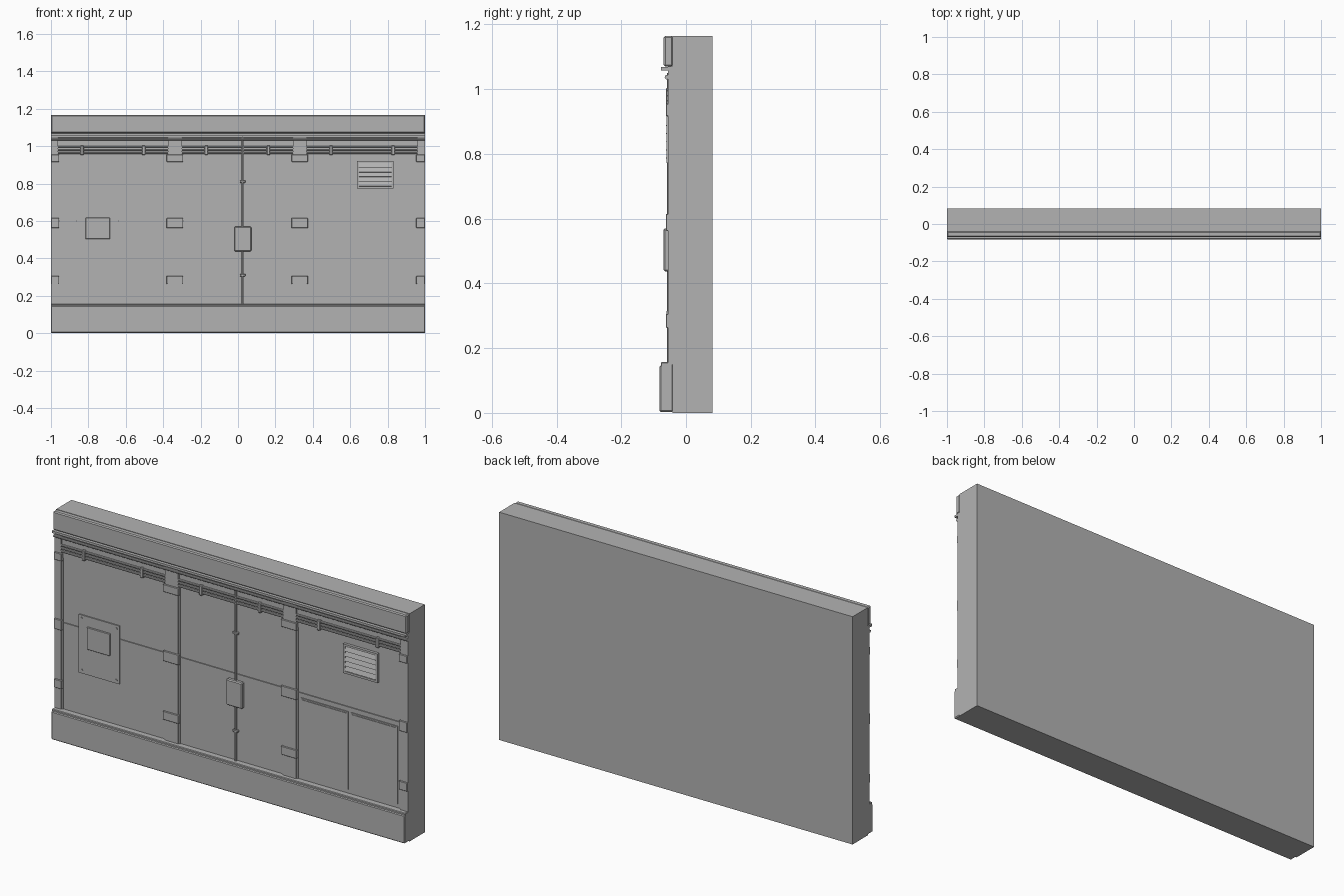
import bpy, math

grey = bpy.data.materials.new("wall grey")
grey.diffuse_color = (0.45, 0.45, 0.45, 1)


def finish(ob, name):
    ob.name = name
    ob.data.materials.append(grey)
    return ob


def box(name, x0, x1, y0, y1, z0, z1, bevel=0):
    """Box from its limits, with optional chamfered edges."""
    bpy.ops.mesh.primitive_cube_add(size=1, location=((x0 + x1) / 2, (y0 + y1) / 2, (z0 + z1) / 2))
    ob = bpy.context.object
    ob.scale = (x1 - x0, y1 - y0, z1 - z0)
    bpy.ops.object.transform_apply(location=False, rotation=False, scale=True)
    if bevel:
        m = ob.modifiers.new("chamfer", 'BEVEL')
        m.width, m.segments = bevel, 1
    return finish(ob, name)


def rod(name, a, b, r, sides=10):
    """Rod along x, y or z between two points."""
    d = [b[i] - a[i] for i in range(3)]
    rot = (0, math.pi / 2, 0) if d[0] else (math.pi / 2, 0, 0) if d[1] else (0, 0, 0)
    bpy.ops.mesh.primitive_cylinder_add(
        vertices=sides, radius=r, depth=max(map(abs, d)), rotation=rot,
        location=[(a[i] + b[i]) / 2 for i in range(3)])
    bpy.ops.object.shade_smooth_by_angle()
    return finish(bpy.context.object, name)


FACE = -0.046                       # front of the door panels
bays = [(-0.963, -0.375), (-0.30, 0.293), (0.367, 0.96)]
columns = [(-1, -0.963), (-0.375, -0.30), (0.293, 0.367), (0.96, 1)]

# Main wall, skirting and top fascia
box("wall_slab", -1, 1, -0.041, 0.082, 0, 1.165)
box("skirting", -1, 1, -0.082, -0.04, 0.003, 0.147, 0.004)
box("skirting_lip", -1, 1, -0.078, -0.04, 0.14, 0.157, 0.003)
box("top_fascia", -1, 1, -0.069, -0.04, 1.07, 1.165, 0.005)
box("fascia_lip", -1, 1, -0.077, -0.04, 1.057, 1.068)
box("header_strip", -1, 1, -0.056, -0.04, 1.045, 1.07)
rod("header_pipe", (-1, -0.059, 1.037), (1, -0.059, 1.037), 0.007)

# Panels, split by a horizontal seam, with pipes and clamps above
for x0, x1 in bays:
    box("lower_panel", x0, x1, FACE, -0.035, 0.15, 0.598)
    box("upper_panel", x0, x1, FACE, -0.035, 0.602, 1.06)
    for z in (0.964, 0.980, 0.995):
        rod("wall_pipe", (x0, -0.052, z), (x1, -0.052, z), 0.0055, 8)
    for f in (0.22, 0.78):
        x = x0 + (x1 - x0) * f
        box("pipe_clamp", x - 0.009, x + 0.009, -0.062, FACE, 0.952, 1.004, 0.003)
    for x in (x0 + 0.004, x1 - 0.004):
        box("door_jamb", x - 0.004, x + 0.004, -0.051, FACE, 0.157, 0.93)

# Columns with wrapped straps
for x0, x1 in columns:
    box("column", x0, x1, -0.056, -0.035, 0.15, 1.05)
    for z0, z1 in ((0.262, 0.306), (0.562, 0.615), (0.916, 0.955)):
        box("column_strap", max(-1, x0 - 0.007), min(1, x1 + 0.007),
            -0.062, FACE, z0, z1, 0.002)

# Centre lock rod, guides and lock box
rod("lock_rod", (0.025, -0.053, 0.157), (0.025, -0.053, 1.05), 0.006)
for z in (0.31, 0.81):
    box("rod_guide", 0.01, 0.04, -0.06, FACE, z - 0.006, z + 0.006, 0.002)
box("lock_box", -0.02, 0.071, -0.07, FACE, 0.437, 0.57, 0.005)

# Control plate with bolts and a raised cover
box("control_plate", -0.865, -0.635, -0.052, FACE, 0.37, 0.668)
for x in (-0.848, -0.652):
    for z in (0.387, 0.651):
        rod("plate_bolt", (x, -0.055, z), (x, -0.05, z), 0.006, 8)
box("control_cover", -0.815, -0.685, -0.059, -0.05, 0.503, 0.617, 0.002)
box("cover_handle", -0.705, -0.699, -0.061, -0.058, 0.53, 0.59)

# Louvred vent
box("vent_back", 0.636, 0.831, -0.05, FACE, 0.772, 0.921)
for z0, z1 in ((0.772, 0.783), (0.91, 0.921)):
    box("vent_frame", 0.636, 0.831, -0.06, FACE, z0, z1)
for x0, x1 in ((0.636, 0.647), (0.82, 0.831)):
    box("vent_frame_side", x0, x1, -0.06, FACE, 0.783, 0.91)
for i in range(5):
    z = 0.797 + i * 0.025
    slat = box("vent_slat", 0.647, 0.82, -0.058, -0.054, z - 0.012, z + 0.012)
    slat.rotation_euler.x = math.radians(-20)

# Raised access hatches
for x0, x1 in ((0.391, 0.658), (0.671, 0.938)):
    box("hatch_frame", x0, x1, -0.051, FACE, 0.178, 0.575)
    box("hatch_panel", x0 + 0.007, x1 - 0.007, -0.054, -0.05, 0.185, 0.568)
